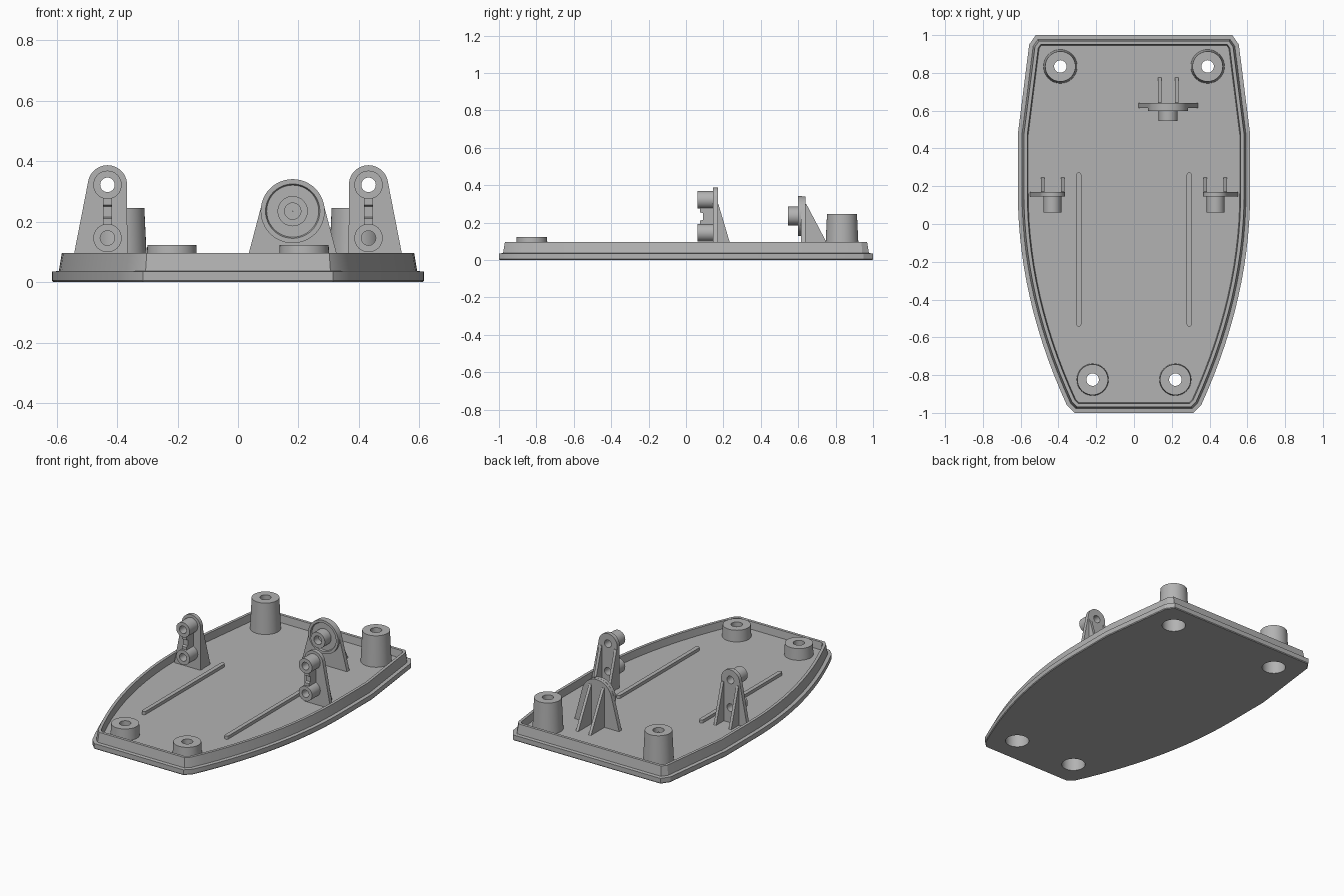
import bpy, bmesh, math
from mathutils import Vector

if "Cube" in bpy.data.objects:
    bpy.data.objects.remove(bpy.data.objects["Cube"], do_unlink=True)

GREY = (0.45, 0.45, 0.45, 1)
grey = bpy.data.materials.new("light_grey_plastic")
grey.use_nodes = True
grey.diffuse_color = GREY
grey.node_tree.nodes["Principled BSDF"].inputs["Base Color"].default_value = GREY
FLOOR, SINK = 0.05, 0.04


def finish(name, bm):
    bmesh.ops.recalc_face_normals(bm, faces=bm.faces)
    mesh = bpy.data.meshes.new(name)
    bm.to_mesh(mesh)
    bm.free()
    mesh.materials.append(grey)
    ob = bpy.data.objects.new(name, mesh)
    bpy.context.collection.objects.link(ob)
    return ob


def select(ob):
    bpy.ops.object.select_all(action="DESELECT")
    ob.select_set(True)
    bpy.context.view_layer.objects.active = ob


def smooth(ob):
    select(ob)
    bpy.ops.object.shade_smooth_by_angle(angle=math.radians(25))


def bridge(bm, a, b):
    for i in range(len(a)):
        j = (i + 1) % len(a)
        bm.faces.new((a[i], a[j], b[j], b[i]))


def lathe(name, profile, centre, axis="Z", n=40):
    """Revolve a closed (radius, height) loop about the Z or Y axis."""
    bm = bmesh.new()
    cx, c2 = centre
    rings = []
    for r, h in profile:
        ring = []
        for i in range(n):
            t = math.tau * i / n
            u, v = cx + r * math.cos(t), c2 + r * math.sin(t)
            ring.append(bm.verts.new((u, v, h) if axis == "Z" else (u, h, v)))
        rings.append(ring)
    for i in range(len(rings)):
        bridge(bm, rings[i - 1], rings[i])
    return finish(name, bm)


def prism(name, pts, lo, hi, axis):
    """Extrude a flat outline from lo to hi along an axis."""
    def place(p, d):
        return {"X": (d, p[0], p[1]), "Y": (p[0], d, p[1]), "Z": (p[0], p[1], d)}[axis]
    bm = bmesh.new()
    a = [bm.verts.new(place(p, lo)) for p in pts]
    b = [bm.verts.new(place(p, hi)) for p in pts]
    bridge(bm, a, b)
    bm.faces.new(a)
    bm.faces.new(b)
    return finish(name, bm)


def circle(cx, cy, r, start=0, end=math.tau, n=40):
    return [(cx + r * math.cos(start + (end - start) * i / n),
             cy + r * math.sin(start + (end - start) * i / n)) for i in range(n)]


def cut(ob, cutters):
    for c in cutters:
        c.hide_render = True
        m = ob.modifiers.new("hole", "BOOLEAN")
        m.operation, m.solver, m.object = "DIFFERENCE", "EXACT", c
        select(ob)
        bpy.ops.object.modifier_apply(modifier=m.name)
        bpy.data.objects.remove(c, do_unlink=True)


def inset(pts, d):
    """Move a clockwise outline inwards by d."""
    out = []
    for i, p in enumerate(pts):
        p = Vector(p)
        e1 = (p - Vector(pts[i - 1])).normalized()
        e2 = (Vector(pts[(i + 1) % len(pts)]) - p).normalized()
        n1, n2 = Vector((e1.y, -e1.x)), Vector((e2.y, -e2.x))
        out.append(p + (n1 + n2) * d / (1 + n1.dot(n2)))
    return out


# Tray: straight rear flanks, bowed front flanks, stepped rim and sunken floor
half = [(0.52, 1.0), (0.555, 0.95), (0.615, 0.475)]
half += [(0.615 - 0.26 * t * t, 0.17 - 1.13 * t) for t in [i / 14 for i in range(15)]]
half.append((0.315, -1.0))
outline = half + [(-x, y) for x, y in reversed(half)]
bm = bmesh.new()
rings = []
for d, z in ((0.004, 0), (0, 0.005), (0, 0.035), (0.022, 0.037), (0.032, 0.097),
             (0.05, 0.097), (0.055, FLOOR)):
    rings.append([bm.verts.new((p.x, p.y, z)) for p in inset(outline, d)])
for a, b in zip(rings, rings[1:]):
    bridge(bm, a, b)
bm.faces.new(rings[0])
bm.faces.new(rings[-1])
tray = finish("tray", bm)

# Screw posts: narrow hole on top, wide counterbore from below
BORE = 0.07
holes = []
for label, px, py, r_top, r_base, top in (("rear", 0.39, 0.834, 0.08, 0.09, 0.246),
                                          ("front", 0.219, -0.824, 0.081, 0.085, 0.123)):
    for side, s in (("left", 1), ("right", -1)):
        post = lathe(f"{label}_{side}_screw_post",
                     [(0.033, top), (r_top, top), (r_base, SINK), (BORE, SINK),
                      (BORE, top - 0.03), (0.033, top - 0.03)], (s * px, py))
        smooth(post)
        holes.append(prism("post_cutter", circle(s * px, py, BORE), -0.1, 0.2, "Z"))
cut(tray, holes)
smooth(tray)


def rib(name, x, y, reach, top, width=0.018):
    prism(name, [(y, SINK), (y + reach, SINK), (y + 0.008, top), (y, top)],
          x - width / 2, x + width / 2, "X")


# Paired side brackets and floor rails
for side, s in (("left", 1), ("right", -1)):
    cx, upper, lower = s * 0.432, 0.322, 0.146
    arc = circle(0.432, upper, 0.065, 0, math.pi, 24)
    pts = [(0.366, SINK), (0.553, SINK)] + arc[2:] + [(0.367, upper)]
    plate = prism(f"{side}_bracket_plate", [(s * x, z) for x, z in pts], 0.145, 0.17, "Y")
    cut(plate, [prism("pin_cutter", circle(cx, z, 0.024, n=32), 0, 0.3, "Y")
                for z in (upper, lower)])
    smooth(plate)
    for part, z in (("upper", upper), ("lower", lower)):
        smooth(lathe(f"{side}_{part}_tube", [(0.024, 0.062), (0.047, 0.062),
                     (0.047, 0.15), (0.024, 0.15)], (cx, z), "Y", 32))
    # Notched web joining the two tubes
    prism(f"{side}_tube_web", [(0.075, 0.185), (0.075, 0.21), (0.09, 0.215), (0.09, 0.25),
          (0.075, 0.255), (0.075, 0.282), (0.15, 0.282), (0.15, 0.185)],
          cx - 0.015, cx + 0.015, "X")
    for part, x in (("inner", 0.377), ("outer", 0.483)):
        rib(f"{side}_{part}_bracket_rib", s * x, 0.165, 0.085, 0.3)
    rx = s * 0.292
    rail = (circle(rx, 0.26, 0.013, 0, math.pi, 8) + [(rx - 0.013, 0.26)]
            + circle(rx, -0.53, 0.013, math.pi, math.tau, 8) + [(rx + 0.013, -0.53)])
    prism(f"{side}_floor_rail", rail, SINK, 0.07, "Z")

# Rear bracket with dished disc, hollow boss and ribs behind
bx, bz, br = 0.181, 0.235, 0.105
smooth(prism("rear_bracket_plate", [(bx - 0.16, SINK), (bx + 0.16, SINK)]
             + circle(bx, bz, br, 0.3, math.pi - 0.3, 32)
             + [(bx - br * math.cos(0.3), bz + br * math.sin(0.3))], 0.614, 0.64, "Y"))
smooth(lathe("rear_bracket_disc", [(0.001, 0.62), (0.001, 0.59), (0.027, 0.59),
             (0.027, 0.545), (0.05, 0.545), (0.05, 0.609), (0.086, 0.609), (0.09, 0.599),
             (0.106, 0.599), (0.106, 0.62)], (bx, bz), "Y", 48))
for part, x in (("right", bx - 0.045), ("left", bx + 0.045)):
    rib(f"rear_bracket_{part}_rib", x, 0.635, 0.145, 0.3)
